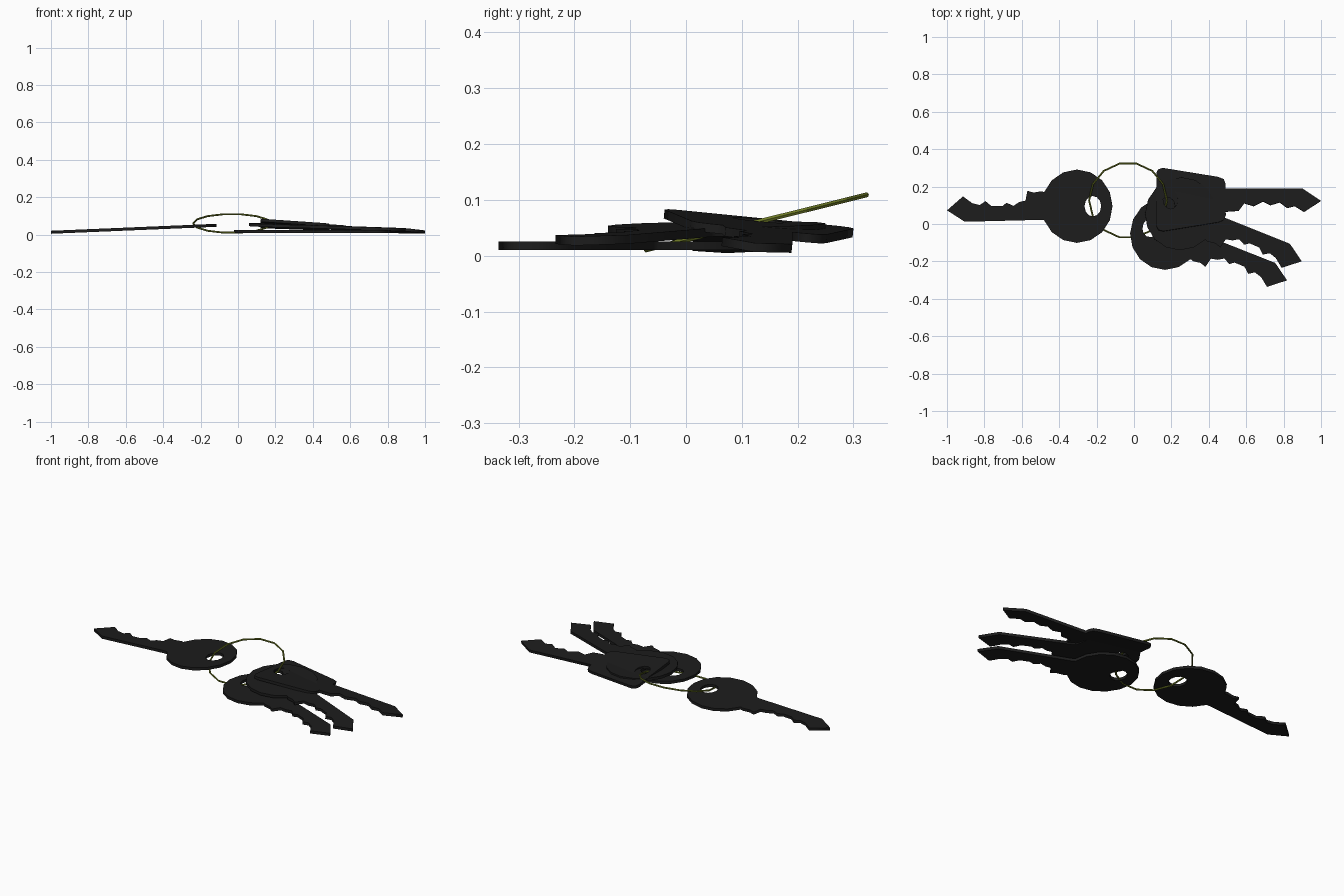
import bpy
from math import cos, sin, pi, radians
from mathutils import Matrix

if "Cube" in bpy.data.objects:
    bpy.data.objects.remove(bpy.data.objects["Cube"])


def material(name, rgb):
    m = bpy.data.materials.new(name)
    m.diffuse_color = (*rgb, 1)
    m.use_nodes = True
    m.node_tree.nodes["Principled BSDF"].inputs["Base Color"].default_value = m.diffuse_color
    return m


DARK = material("dark_metal", (0.012, 0.012, 0.012))
OLIVE = material("olive_wire", (0.16, 0.20, 0.02))


def ellipse(cx, cy, rx, ry, n, first=0, last=None):
    last = n if last is None else last
    return [(cx + rx * cos(2 * pi * k / n), cy + ry * sin(2 * pi * k / n))
            for k in range(first, last)]


def make_key(name, outline, hole, location, turn, pitch, roll=0.0, half=0.008):
    """Flat plate cut from an outline with one hole, laid down at an angle."""
    cu = bpy.data.curves.new(name, 'CURVE')
    cu.dimensions = '2D'
    cu.fill_mode = 'BOTH'
    cu.extrude = half
    for loop in (outline, hole):
        s = cu.splines.new('POLY')
        s.points.add(len(loop) - 1)
        for p, (x, y) in zip(s.points, loop):
            p.co = (x, y, 0, 1)
        s.use_cyclic_u = True
    ob = bpy.data.objects.new(name, cu)
    bpy.context.collection.objects.link(ob)
    ob.matrix_world = (Matrix.Translation(location)
                       @ Matrix.Rotation(radians(turn), 4, 'Z')
                       @ Matrix.Rotation(pitch, 4, 'Y')
                       @ Matrix.Rotation(roll, 4, 'X'))
    bpy.ops.object.select_all(action='DESELECT')
    ob.select_set(True)
    bpy.context.view_layer.objects.active = ob
    bpy.ops.object.convert(target='MESH')
    ob = bpy.context.object
    ob.name = name
    ob.data.materials.clear()
    ob.data.materials.append(DARK)
    return ob


# Round-headed key: bow arc, then toothed edge, tip and straight edge
round_outline = ellipse(0, 0, 0.19, 0.196, 16, 1, 16) + [
    (0.19, -0.08), (0.233, -0.073), (0.265, -0.082), (0.275, -0.03),
    (0.31, -0.022), (0.34, -0.002), (0.377, -0.018), (0.40, 0.0),
    (0.457, 0.0), (0.49, -0.027), (0.52, -0.006), (0.56, -0.016),
    (0.61, -0.052), (0.695, 0.022), (0.60, 0.083), (0.20, 0.073)]
round_hole = ellipse(-0.085, 0, 0.045, 0.055, 12)

make_key("left_key", round_outline, round_hole, (-0.305, 0.095, 0.042), 180, 0.042)
make_key("lower_key", round_outline, round_hole, (0.17, -0.05, 0.018), -23, 0.0)
make_key("middle_key", round_outline, round_hole, (0.25, 0.055, 0.048), -23.3, 0.031)

# Square-headed key: tapered bow with clipped corners
square_outline = [
    (-0.19, 0.145), (-0.18, 0.163), (-0.155, 0.17), (0.14, 0.122),
    (0.17, 0.11), (0.18, 0.085), (0.18, 0.06), (0.59, 0.06), (0.69, -0.007),
    (0.60, -0.066), (0.55, -0.035), (0.51, -0.045), (0.47, -0.015),
    (0.42, -0.03), (0.38, -0.01), (0.33, -0.035), (0.28, -0.02),
    (0.25, -0.06), (0.18, -0.065), (0.18, -0.085), (0.17, -0.11),
    (0.14, -0.122), (-0.155, -0.17), (-0.18, -0.163), (-0.19, -0.145)]
make_key("square_key", square_outline, ellipse(-0.115, 0.0, 0.04, 0.05, 12),
         (0.31, 0.13, 0.05), 0, 0.052, -0.1)

# Tilted wire ring
bpy.ops.mesh.primitive_torus_add(
    major_segments=14, minor_segments=6, major_radius=0.208, minor_radius=0.005,
    location=(-0.032, 0.126, 0.06), rotation=(radians(14), 0, 0))
ring = bpy.context.object
ring.name = "key_ring"
ring.data.materials.append(OLIVE)
